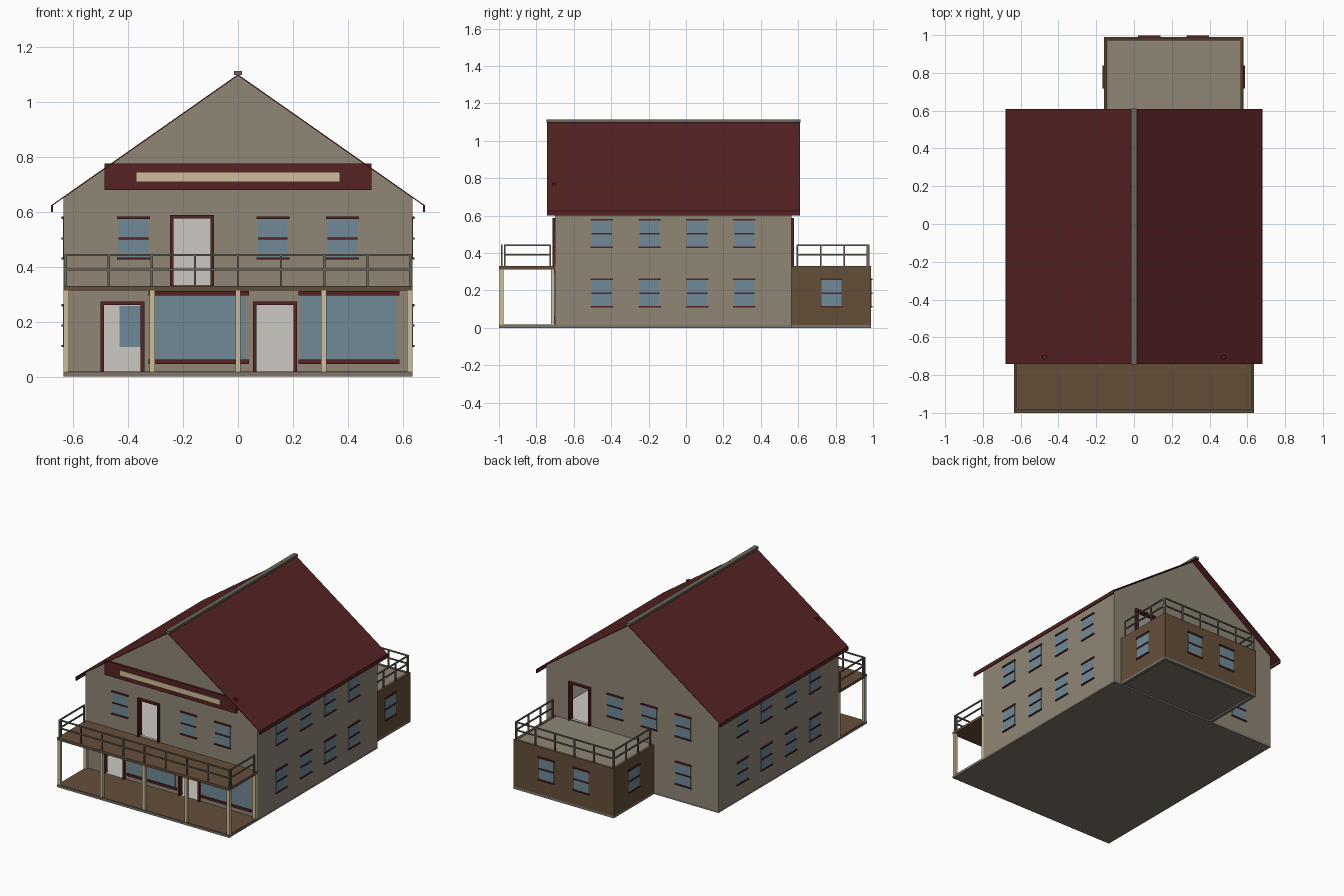
import bpy
import bmesh

old = bpy.data.objects.get("Cube")
if old:
    bpy.data.objects.remove(old, do_unlink=True)


def material(name, rgb):
    linear = [((c / 255 + 0.055) / 1.055) ** 2.4 for c in rgb] + [1]
    m = bpy.data.materials.new(name)
    m.use_nodes = True
    m.diffuse_color = linear
    m.node_tree.nodes["Principled BSDF"].inputs["Base Color"].default_value = linear
    return m


wall = material("wall_tan", (143, 134, 118))
red = material("dark_red", (86, 34, 35))
brown = material("wood_brown", (101, 79, 58))
cream = material("cream", (206, 190, 156))
glass = material("window_blue", (112, 138, 151))
white = material("interior_white", (204, 201, 195))
grey = material("base_grey", (125, 118, 108))
metal = material("rail_grey", (108, 103, 91))

parts = {}


def box(name, mat, x, y, z):
    """Queue a box, given as three ranges, for the named part."""
    parts.setdefault((name, mat), []).append((x, y, z))


def make_object(name, bm, *mats):
    bmesh.ops.recalc_face_normals(bm, faces=bm.faces)
    mesh = bpy.data.meshes.new(name)
    bm.to_mesh(mesh)
    bm.free()
    for m in mats:
        mesh.materials.append(m)
    ob = bpy.data.objects.new(name, mesh)
    bpy.context.scene.collection.objects.link(ob)
    return ob


def add_box(bm, x, y, z):
    verts = bmesh.ops.create_cube(bm, size=1)["verts"]
    for v in verts:
        v.co = [(a + b) / 2 + c * (b - a) for (a, b), c in zip((x, y, z), v.co)]


def prism(name, outline, y0, y1, *mats):
    """Extrude an x-z outline along y."""
    bm = bmesh.new()
    face = bm.faces.new([bm.verts.new((x, y0, z)) for x, z in outline])
    ext = bmesh.ops.extrude_face_region(bm, geom=[face])["geom"]
    new = [g for g in ext if isinstance(g, bmesh.types.BMVert)]
    bmesh.ops.translate(bm, verts=new, vec=(0, y1 - y0, 0))
    return make_object(name, bm, *mats)


# Main dimensions
W, FRONT, BACK = 0.635, -0.70, 0.565
EAVE, RIDGE, FLOOR, DECK = 0.65, 1.095, 0.015, 0.33
SLOPE = (RIDGE - EAVE) / W
T = 0.02
EX0, EX1, EY = -0.16, 0.58, 0.99
PLANES = {"front": (1, FRONT, -1), "back": (1, BACK, 1), "right": (0, -W, -1),
          "left": (0, W, 1), "ext_back": (1, EY, 1),
          "ext_right": (0, EX0, -1), "ext_left": (0, EX1, 1)}


def on_wall(name, mat, side, u, z, out, inward=0.005):
    """Plate on a wall: u is the range along it, out is how far it stands proud."""
    axis, plane, sign = PLANES[side]
    d = sorted((plane + sign * out, plane - sign * inward))
    box(name, mat, *((d, u, z) if axis == 0 else (u, d, z)))


def window(side, c, z0):
    on_wall("window_glass", glass, side, (c - 0.054, c + 0.054), (z0, z0 + 0.15), 0.002, T + 0.002)
    for h, half, thick in ((0, 0.06, 0.008), (0.074, 0.054, 0.007), (0.147, 0.06, 0.01)):
        on_wall("window_trim", red, side, (c - half, c + half), (z0 + h, z0 + h + thick), 0.008)


doors = [("front", -0.421, FLOOR), ("front", 0.135, FLOOR),
         ("front", -0.167, DECK), ("back", 0.387, DECK)]

# Hollow walls with gables and open doorways
outer = [(-W, FLOOR), (W, FLOOR), (W, EAVE), (0, RIDGE), (-W, EAVE)]
inner = [(-W + T, FLOOR + 0.003), (W - T, FLOOR + 0.003), (W - T, EAVE - T),
         (0, RIDGE - 2 * T), (-W + T, EAVE - T)]
house = prism("house_walls", outer, FRONT, BACK, wall, white)
cutters = [prism("room_cutter", inner, FRONT + T, BACK - T)]
for side, c, z0 in doors:
    y = PLANES[side][1]
    bm = bmesh.new()
    add_box(bm, (c - 0.068, c + 0.068), (y - 0.05, y + 0.05), (z0 + 0.004, z0 + 0.248))
    cutters.append(make_object("door_cutter", bm))
for cutter in cutters:
    cutter.hide_render = True
    mod = house.modifiers.new("cut", "BOOLEAN")
    mod.operation = "DIFFERENCE"
    mod.solver = "EXACT"
    mod.object = cutter
bpy.context.view_layer.update()
solid = bpy.data.meshes.new_from_object(house.evaluated_get(bpy.context.evaluated_depsgraph_get()))
house.modifiers.clear()
house.data = solid
for cutter in cutters:
    bpy.data.objects.remove(cutter, do_unlink=True)
for p in solid.polygons:
    inside = abs(p.center.x) < W - 0.01 and FRONT + 0.005 < p.center.y < BACK - 0.005
    p.material_index = 1 if inside and p.center.z > FLOOR + 0.001 else 0

# Upper floor and upper partition
box("upper_floor", white, (-W + T, W - T), (FRONT + T, BACK - T), (0.30, DECK))
box("upper_partition", white, (-W + T, W - T), (-0.01, 0.01), (DECK, EAVE - T))

# Door frames
for side, c, z0 in doors:
    for s in (-1, 1):
        u = sorted((c + s * 0.067, c + s * 0.08))
        on_wall("door_frame", red, side, u, (z0, z0 + 0.258), 0.013, T)
    on_wall("door_frame", red, side, (c - 0.08, c + 0.08), (z0 + 0.245, z0 + 0.258), 0.013, T)

# Sash windows
LOW, HIGH = 0.108, 0.426
for y in (-0.45, -0.195, 0.06, 0.312):
    for side in ("left", "right"):
        window(side, y, LOW)
        window(side, y, HIGH)
for x in (-0.38, 0.127, 0.38):
    window("front", x, HIGH)
for x in (-0.378, -0.126, 0.127):
    window("back", x, HIGH)
window("back", -0.378, LOW)
for x in (0.08, 0.337):
    window("ext_back", x, LOW)
for side in ("ext_left", "ext_right"):
    window(side, 0.778, LOW)

# Shop windows
for x0, x1 in ((-0.325, 0.04), (0.22, 0.588)):
    on_wall("shop_glass", glass, "front", (x0 + 0.008, x1 - 0.012), (0.06, 0.30), 0.002)
    for z in ((0.047, 0.062), (0.295, 0.312)):
        on_wall("shop_trim", red, "front", (x0, x1), z, 0.01)

# Sign board with a plain strip
on_wall("sign_board", red, "front", (-0.485, 0.485), (0.68, 0.775), 0.014)
on_wall("sign_strip", cream, "front", (-0.37, 0.37), (0.71, 0.742), 0.018)

# Roof sheet, eave boards and ridge cap
RX = 0.678
edge = RIDGE - SLOPE * RX
lift = 0.005
prism("roof", [(-RX, edge), (0, RIDGE), (RX, edge), (RX, edge + lift),
               (0, RIDGE + lift), (-RX, edge + lift)], -0.742, 0.61, red)
for s in (-1, 1):
    box("eave_board", red, sorted((s * 0.673, s * 0.68)), (-0.742, 0.61), (0.60, edge + lift))
box("ridge_cap", metal, (-0.015, 0.015), (-0.745, 0.612), (RIDGE + 0.003, RIDGE + 0.018))

# Base slab and porch floor
box("base_slab", grey, (-W, W), (-1, BACK), (0, FLOOR))
box("porch_floor", brown, (-W + 0.003, W - 0.003), (-0.997, FRONT), (FLOOR, FLOOR + 0.003))

# Porch posts and balcony deck
box("balcony_deck", brown, (-W, W), (-1, FRONT), (0.313, DECK))
for i in range(5):
    x = -0.624 + 0.312 * i
    for y in ((-0.986, -0.712) if i in (0, 4) else (-0.986,)):
        box("porch_post", cream, (x - 0.01, x + 0.01), (y - 0.01, y + 0.01), (FLOOR, 0.313))

# Rear extension: walls, roof deck, floor and base rim
EXT = [((EX0, EX0 + T), (BACK, EY)), ((EX1 - T, EX1), (BACK, EY)),
       ((EX0 + T, EX1 - T), (EY - T, EY))]
for x, y in EXT:
    box("extension_wall", brown, x, y, (FLOOR, DECK))
    box("extension_rim", grey, x, y, (0, FLOOR))
box("extension_roof", wall, (EX0 + T, EX1 - T), (BACK, EY - T), (0.30, DECK - 0.002))
box("extension_floor", grey, (EX0 + T, EX1 - T), (BACK, EY - T), (0.01, FLOOR))


def railing(name, start, end, spans):
    """Two rails and evenly spaced uprights between two plan points."""
    r = 0.004
    rx, ry = [sorted((a, b)) for a, b in zip(start, end)]
    for z in (0.39, 0.443):
        box(name, metal, (rx[0] - r, rx[1] + r), (ry[0] - r, ry[1] + r), (z - r, z + r))
    for i in range(spans + 1):
        x, y = [a + (b - a) * i / spans for a, b in zip(start, end)]
        box(name, metal, (x - r, x + r), (y - r, y + r), (DECK - 0.002, 0.443))


# Balcony and roof deck railings
railing("balcony_railing", (-0.627, -0.985), (0.627, -0.985), 8)
for x in (-0.627, 0.627):
    railing("balcony_railing", (x, -0.97), (x, -0.727), 1)
railing("extension_railing", (EX0 + 0.01, 0.978), (EX1 - 0.01, 0.978), 5)
for x in (EX0 + 0.01, EX1 - 0.01):
    railing("extension_railing", (x, 0.595), (x, 0.97), 3)

# Build every queued part
for (name, mat), ranges in parts.items():
    bm = bmesh.new()
    for r in ranges:
        add_box(bm, *r)
    make_object(name, bm, mat)
